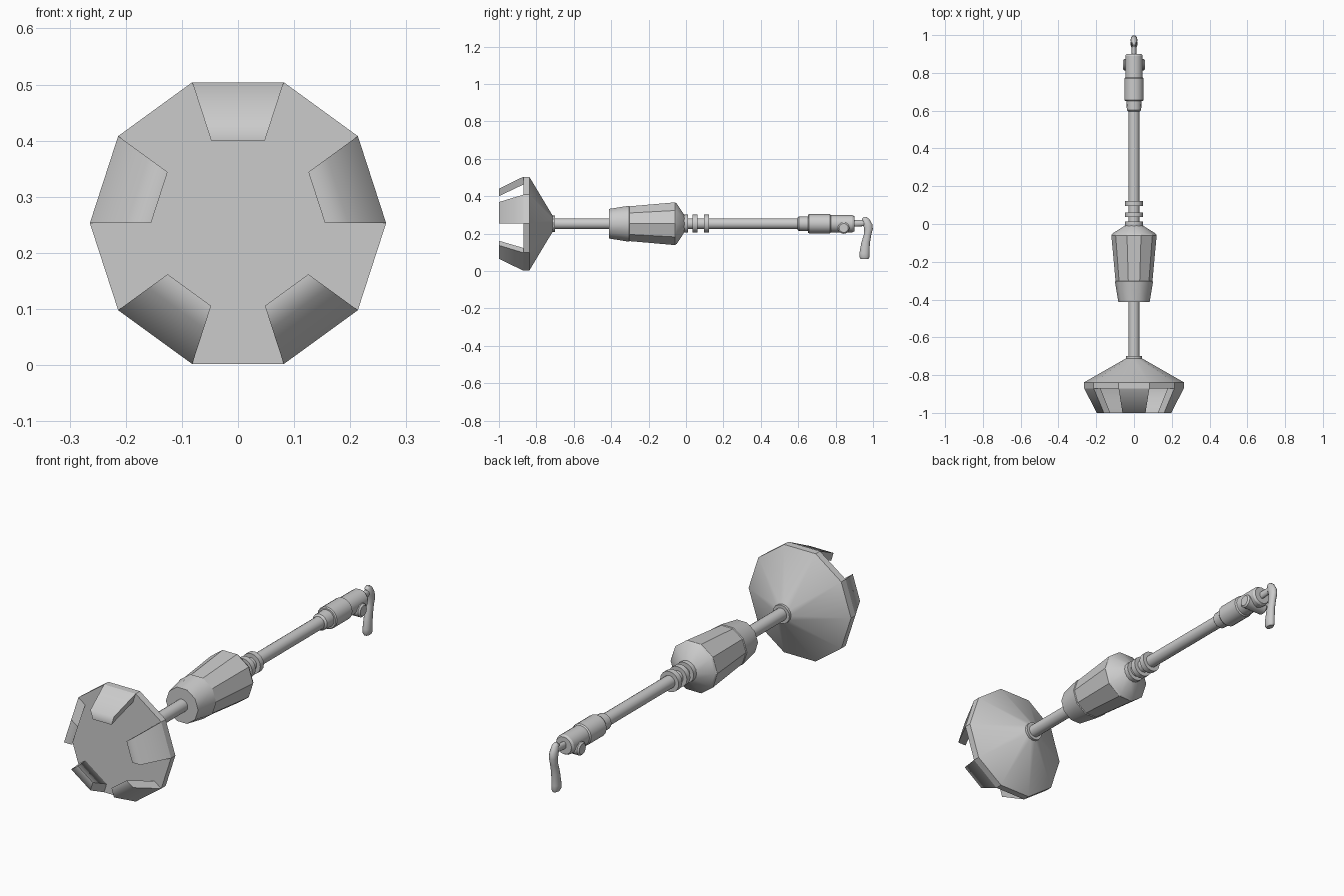
import bpy, bmesh
from math import sin, cos, pi, radians

if "Cube" in bpy.data.objects:
    bpy.data.objects.remove(bpy.data.objects["Cube"])

AXIS_Z = 0.253


def finish(name, bm, angle):
    bmesh.ops.recalc_face_normals(bm, faces=bm.faces)
    mesh = bpy.data.meshes.new(name)
    bm.to_mesh(mesh)
    bm.free()
    ob = bpy.data.objects.new(name, mesh)
    bpy.context.collection.objects.link(ob)
    bpy.ops.object.select_all(action='DESELECT')
    bpy.context.view_layer.objects.active = ob
    ob.select_set(True)
    bpy.ops.object.shade_smooth_by_angle(angle=radians(angle))
    return ob


def loft(name, rings, angle=30):
    """Skin a list of point rings and cap both ends."""
    bm = bmesh.new()
    loops = [[bm.verts.new(p) for p in ring] for ring in rings]
    n = len(loops[0])
    for a, b in zip(loops, loops[1:]):
        for i in range(n):
            j = (i + 1) % n
            bm.faces.new((a[i], a[j], b[j], b[i]))
    bm.faces.new(loops[0])
    bm.faces.new(loops[-1])
    return finish(name, bm, angle)


def lathe(name, profile, sides=16, angle=30):
    """Turn a (y, radius) profile around the long axis."""
    return loft(name, [[(r * cos(2 * pi * i / sides), y, AXIS_Z + r * sin(2 * pi * i / sides))
                        for i in range(sides)] for y, r in profile], angle)


# ten-sided head: flat front, rim and cone
lathe("head_cone", [(-0.87, 0.264), (-0.838, 0.264), (-0.71, 0.04)], 10)

# five inward-leaning teeth on alternate sides of the rim
tooth_profile = [(-0.87, 0.264), (-1.0, 0.197), (-1.0, 0.155), (-0.87, 0.22)]
for k in range(5):
    a0 = radians(72 * k)
    rings = [[(r * cos(a), y, AXIS_Z + r * sin(a)) for y, r in tooth_profile]
             for a in (a0, a0 + radians(36))]
    loft(f"head_tooth_{k + 1}", rings, 67)

# shaft and head collar
lathe("head_collar", [(-0.725, 0.043), (-0.70, 0.043)])
lathe("shaft", [(-0.72, 0.029), (0.62, 0.029)])

# ten-sided grip with a slightly stepped front sleeve
lathe("grip_sleeve", [(-0.412, 0.083), (-0.305, 0.101), (-0.30, 0.096)], 10, 40)
lathe("grip_body", [(-0.31, 0.097), (-0.06, 0.12), (-0.05, 0.114), (-0.008, 0.047)], 10)

# rings behind the grip
for k, (y0, y1) in enumerate([(-0.02, 0.012), (0.036, 0.062), (0.096, 0.122)]):
    lathe(f"shaft_ring_{k + 1}", [(y0, 0.048), (y1, 0.048)])

# rear fittings
lathe("rear_collar", [(0.595, 0.03), (0.603, 0.038), (0.66, 0.04)])
lathe("rear_sleeve", [(0.652, 0.047), (0.657, 0.051), (0.77, 0.051), (0.776, 0.046)])
lathe("rear_housing", [(0.77, 0.046), (0.89, 0.046), (0.90, 0.04)])

# cross pin with chamfered ends
pin = [(-0.057, 0.024), (-0.05, 0.031), (0.05, 0.031), (0.057, 0.024)]
loft("cross_pin", [[(x, 0.843 + r * cos(pi * i / 8), 0.23 + r * sin(pi * i / 8))
                    for i in range(16)] for x, r in pin])

# pull handle: short neck and a hanging, bone-shaped lever
neck = [(0.89, 0.254, 0.018), (0.935, 0.256, 0.017), (0.965, 0.258, 0.017)]
loft("handle_neck", [[(0.7 * r * cos(pi * i / 6), y, z + r * sin(pi * i / 6))
                      for i in range(12)] for y, z, r in neck], 50)
lever = [(0.288, 0.958, 0.008, 0.008), (0.278, 0.960, 0.02, 0.014),
         (0.25, 0.971, 0.025, 0.018), (0.225, 0.976, 0.023, 0.018),
         (0.195, 0.971, 0.020, 0.016), (0.15, 0.960, 0.023, 0.017),
         (0.095, 0.954, 0.027, 0.019), (0.075, 0.954, 0.027, 0.018),
         (0.064, 0.955, 0.021, 0.013)]
loft("handle_lever", [[(rx * cos(pi * i / 6), y + ry * sin(pi * i / 6), z)
                       for i in range(12)] for z, y, ry, rx in lever], 50)
